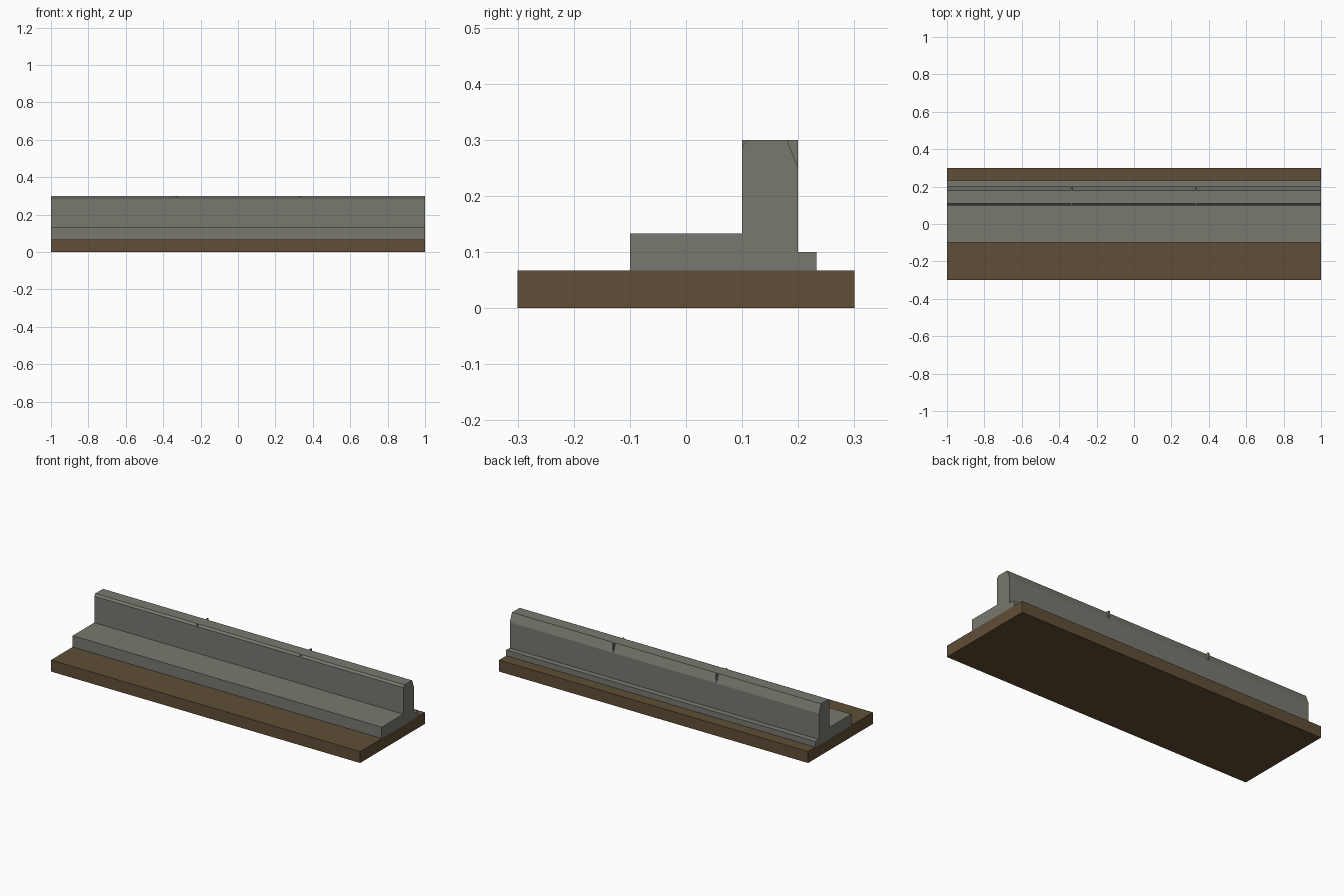
import bpy
import bmesh
import math

old = bpy.data.objects.get("Cube")
if old:
    bpy.data.objects.remove(old, do_unlink=True)


def material(name, rgb):
    mat = bpy.data.materials.new(name)
    mat.use_nodes = True
    mat.diffuse_color = (*rgb, 1)
    mat.node_tree.nodes["Principled BSDF"].inputs["Base Color"].default_value = (*rgb, 1)
    return mat


earth = material("brown earth", (0.115, 0.077, 0.037))
stone = material("grey stone", (0.19, 0.19, 0.16))


def extrude(name, profile, x0, x1, mat):
    """Sweep a closed (y, z) profile along x."""
    bm = bmesh.new()
    face = bm.faces.new([bm.verts.new((x0, y, z)) for y, z in profile])
    swept = bmesh.ops.extrude_face_region(bm, geom=[face])["geom"]
    verts = [v for v in swept if isinstance(v, bmesh.types.BMVert)]
    bmesh.ops.translate(bm, verts=verts, vec=(x1 - x0, 0, 0))
    bmesh.ops.recalc_face_normals(bm, faces=bm.faces)
    mesh = bpy.data.meshes.new(name)
    bm.to_mesh(mesh)
    bm.free()
    mesh.materials.append(mat)
    obj = bpy.data.objects.new(name, mesh)
    bpy.context.collection.objects.link(obj)
    return obj


def rect(y0, y1, z0, z1):
    return [(y0, z0), (y1, z0), (y1, z1), (y0, z1)]


# Ground slab, front step and rear ledge
extrude("ground_slab", rect(-0.3, 0.3, 0, 0.067), -1, 1, earth)
extrude("front_step", rect(-0.1, 0.1, 0.067, 0.133), -1, 1, stone)
extrude("rear_ledge", rect(0.1, 0.233, 0.067, 0.1), -1, 1, stone)

# Three wall sections with bevelled top edges
wall = [(0.1, 0.1), (0.2, 0.1), (0.2, 0.25), (0.18, 0.3), (0.11, 0.3), (0.1, 0.288)]
gap = 0.004
for i, side in enumerate(("right", "middle", "left")):
    start = -1 + i * 2 / 3
    x0 = start + (gap if i > 0 else 0)
    x1 = start + 2 / 3 - (gap if i < 2 else 0)
    extrude(f"wall_{side}", wall, x0, x1, stone)

# Square-edged joints between the sections
for side, x in (("right", -1 / 3), ("left", 1 / 3)):
    extrude(f"wall_joint_{side}", rect(0.1, 0.2, 0.1, 0.3), x - gap, x + gap, stone)
